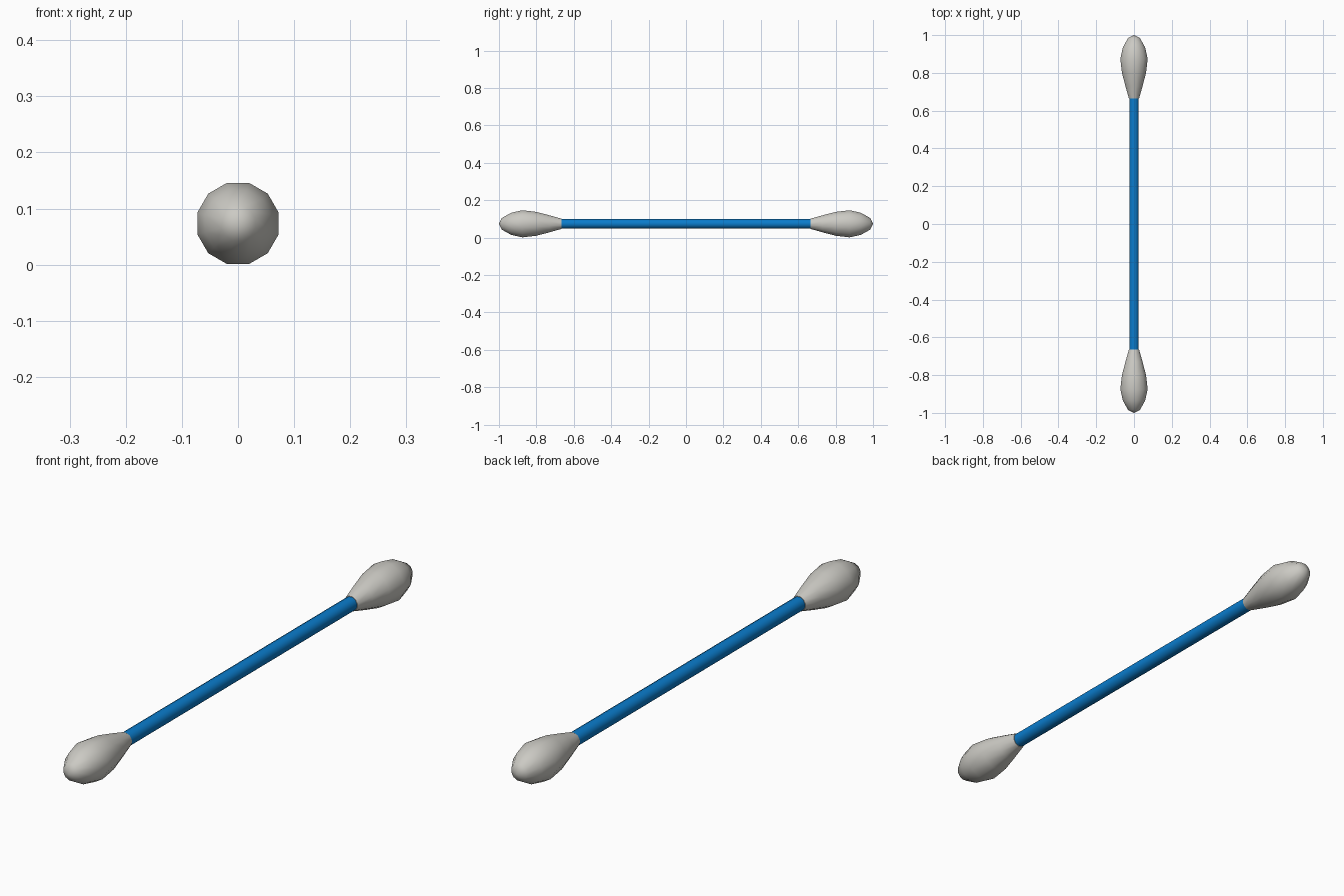
import bpy, bmesh, math

if "Cube" in bpy.data.objects:
    bpy.data.objects.remove(bpy.data.objects["Cube"])

CZ = 0.0735   # height of the swab axis
SIDES = 12


def material(name, rgb):
    m = bpy.data.materials.new(name)
    m.diffuse_color = (*rgb, 1)
    m.use_nodes = True
    m.node_tree.nodes["Principled BSDF"].inputs["Base Color"].default_value = m.diffuse_color
    return m


def lathe(name, profile, mat, sign=1):
    """Spin (y, radius) pairs around the y axis; radius 0 makes a pole."""
    bm = bmesh.new()
    rings = []
    for y, r in profile:
        n = SIDES if r > 0 else 1
        rings.append([bm.verts.new((r * math.cos(a), sign * y, CZ + r * math.sin(a)))
                      for a in (math.radians(15 + 30 * i) for i in range(n))])
    for a, b in zip(rings, rings[1:]):
        for i in range(SIDES):
            j = (i + 1) % SIDES
            if len(b) == 1:
                bm.faces.new((a[i], a[j], b[0]))
            else:
                bm.faces.new((a[i], a[j], b[j], b[i]))
    for ring in (rings[0], rings[-1]):
        if len(ring) > 1:
            bm.faces.new(ring)
    bmesh.ops.recalc_face_normals(bm, faces=bm.faces)
    me = bpy.data.meshes.new(name)
    bm.to_mesh(me)
    bm.free()
    me.materials.append(mat)
    ob = bpy.data.objects.new(name, me)
    bpy.context.collection.objects.link(ob)
    bpy.context.view_layer.objects.active = ob
    bpy.ops.object.select_all(action='DESELECT')
    ob.select_set(True)
    bpy.ops.object.shade_smooth_by_angle(angle=math.radians(50))
    return ob


blue = material("blue plastic", (0.003, 0.2, 0.6))
cotton = material("cotton", (0.6, 0.59, 0.55))

# Stick
lathe("stick", [(-0.68, 0.026), (0.68, 0.026)], blue)

# Cotton buds at both ends
bud = [(0.665, 0.028), (0.73, 0.047), (0.80, 0.066), (0.875, 0.075),
       (0.935, 0.061), (0.985, 0.032), (1.0, 0)]
lathe("front_bud", bud, cotton, -1)
lathe("back_bud", bud, cotton, 1)
